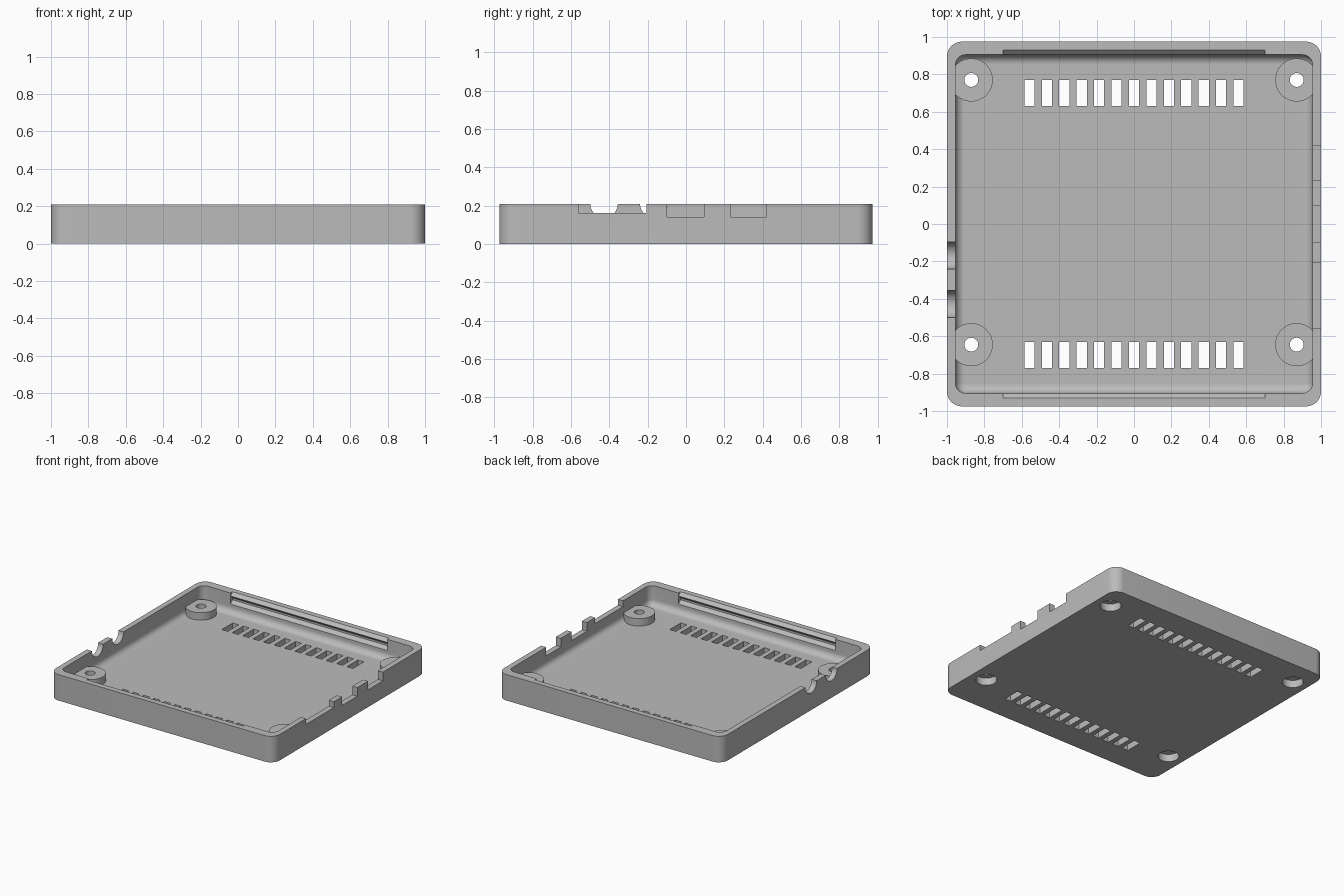
import bpy, bmesh, math
from mathutils import Matrix, Vector

cube = bpy.data.objects.get("Cube")
if cube:
    bpy.data.objects.remove(cube, do_unlink=True)

HX, HY, H = 1.0, 0.975, 0.21      # outer half sizes and height
IX, IY = 0.955, 0.905             # cavity half sizes
FLOOR, BOSS_TOP = 0.05, 0.11

mat = bpy.data.materials.new("plain grey")
mat.use_nodes = True
grey = (0.5, 0.5, 0.5, 1)
mat.diffuse_color = grey
mat.node_tree.nodes["Principled BSDF"].inputs["Base Color"].default_value = grey


def make_object(name, bm):
    bmesh.ops.recalc_face_normals(bm, faces=bm.faces)
    mesh = bpy.data.meshes.new(name)
    bm.to_mesh(mesh)
    bm.free()
    ob = bpy.data.objects.new(name, mesh)
    bpy.context.collection.objects.link(ob)
    return ob


def ring(bm, hx, hy, r, z, n=10):
    """Rounded rectangle loop."""
    verts = []
    for q, (sx, sy) in enumerate([(1, 1), (-1, 1), (-1, -1), (1, -1)]):
        for i in range(n + 1):
            a = math.pi / 2 * (q + i / n)
            verts.append(bm.verts.new((sx * (hx - r) + r * math.cos(a),
                                       sy * (hy - r) + r * math.sin(a), z)))
    return verts


def box(bm, x0, x1, y0, y1, z0, z1):
    m = Matrix.Translation(((x0 + x1) / 2, (y0 + y1) / 2, (z0 + z1) / 2))
    bmesh.ops.create_cube(bm, size=1, matrix=m @ Matrix.Diagonal((x1 - x0, y1 - y0, z1 - z0, 1)))


def cylinder(bm, x, y, r, z0, z1):
    bmesh.ops.create_cone(bm, cap_ends=True, segments=48, radius1=r, radius2=r,
                          depth=z1 - z0, matrix=Matrix.Translation((x, y, (z0 + z1) / 2)))


# Tray shell: outside wall, rim, inside wall, rounded floor edge
bm = bmesh.new()
loops = [ring(bm, HX, HY, 0.08, 0), ring(bm, HX, HY, 0.08, H), ring(bm, IX, IY, 0.055, H)]
fillet = 0.05
for i in range(9):
    a = math.pi / 2 * i / 8
    d = fillet * (1 - math.cos(a))
    loops.append(ring(bm, IX - d, IY - d, 0.055 - d, FLOOR + fillet * (1 - math.sin(a))))
for lo, hi in zip(loops, loops[1:]):
    for i in range(len(lo)):
        j = (i + 1) % len(lo)
        bm.faces.new((lo[i], lo[j], hi[j], hi[i]))
bm.faces.new(loops[0])
bm.faces.new(loops[-1])
tray = make_object("tray", bm)

# Screw bosses in the corners
spots = [(sx * 0.87, y) for sx in (-1, 1) for y in (0.77, -0.645)]
bm = bmesh.new()
for x, y in spots:
    cylinder(bm, x, y, 0.115, 0.02, BOSS_TOP)
bosses = make_object("bosses", bm)

# Screw holes with wide recesses below
bm = bmesh.new()
for x, y in spots:
    cylinder(bm, x, y, 0.037, 0.03, 0.3)
holes = make_object("screw_holes", bm)
bm = bmesh.new()
for x, y in spots:
    cylinder(bm, x, y, 0.077, -0.1, 0.06)
recesses = make_object("screw_recesses", bm)

# Vent slots and wall notches
bm = bmesh.new()
for sy in (-1, 1):
    for i in range(13):
        x = (i - 6) * 0.0932
        y = sy * 0.7
        box(bm, x - 0.027, x + 0.027, y - 0.07, y + 0.07, -0.1, 0.1)
for y0, y1, z in [(-0.56, -0.205, 0.163), (-0.1, 0.095, 0.14), (0.232, 0.42, 0.14)]:
    box(bm, 0.92, 1.1, y0, y1, z, 0.4)
for y in (-0.168, -0.428):
    m = Matrix.Translation((-1.0, y, H)) @ Matrix.Rotation(math.pi / 2, 4, 'Y')
    bmesh.ops.create_cone(bm, cap_ends=True, segments=48, radius1=0.072, radius2=0.072,
                          depth=0.16, matrix=m)
openings = make_object("openings", bm)

# Snap grooves along the front and back walls
bm = bmesh.new()
profile = [(0.88, 0.25), (0.93, 0.25), (0.93, H), (0.9051, 0.185), (0.93, 0.16),
           (0.93, 0.145), (0.905, 0.12), (0.88, 0.12)]
for sy in (-1, 1):
    face = bm.faces.new([bm.verts.new((-0.7, sy * y, z)) for y, z in profile])
    out = bmesh.ops.extrude_face_region(bm, geom=[face])["geom"]
    bmesh.ops.translate(bm, vec=Vector((1.4, 0, 0)),
                        verts=[v for v in out if isinstance(v, bmesh.types.BMVert)])
grooves = make_object("grooves", bm)

# Combine everything into one solid part
steps = [(bosses, 'UNION'), (holes, 'DIFFERENCE'), (recesses, 'DIFFERENCE'),
         (openings, 'DIFFERENCE'), (grooves, 'DIFFERENCE')]
for tool, op in steps:
    mod = tray.modifiers.new(tool.name, 'BOOLEAN')
    mod.operation = op
    mod.solver = 'EXACT'
    mod.object = tool
bpy.context.view_layer.update()
result = bpy.data.meshes.new_from_object(tray.evaluated_get(bpy.context.evaluated_depsgraph_get()))
tray.modifiers.clear()
tray.data = result
for tool, op in steps:
    bpy.data.objects.remove(tool, do_unlink=True)

result.materials.clear()
result.materials.append(mat)
for p in result.polygons:
    p.material_index = 0
bpy.ops.object.select_all(action='DESELECT')
tray.select_set(True)
bpy.context.view_layer.objects.active = tray
bpy.ops.object.shade_smooth_by_angle(angle=math.radians(25))
